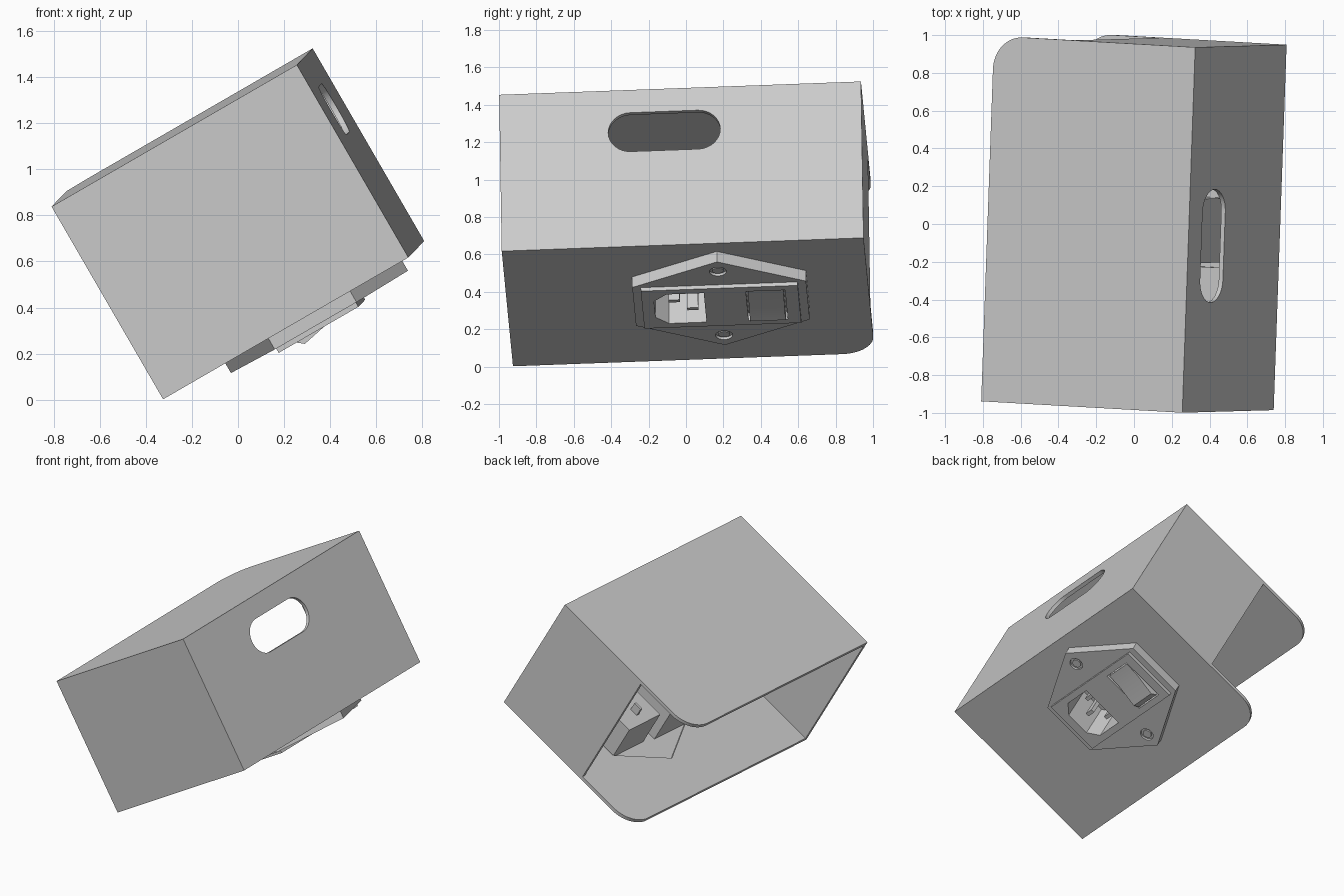
import bpy, bmesh, math
from mathutils import Matrix, Vector

cube = bpy.data.objects.get("Cube")
if cube:
    bpy.data.objects.remove(cube, do_unlink=True)

grey = bpy.data.materials.new("plain grey")
grey.use_nodes = True
COLOUR = (0.6, 0.6, 0.6, 1)
grey.diffuse_color = COLOUR
grey.node_tree.nodes["Principled BSDF"].inputs["Base Color"].default_value = COLOUR

# Tilted frame of the box: u across, d front to back, v up
u_axis = Vector((0.865, -0.049, 0.5)).normalized()
d_axis = Vector((0.034, 0.9987, 0.036))
d_axis = (d_axis - u_axis * d_axis.dot(u_axis)).normalized()
v_axis = u_axis.cross(d_axis)
FRAME = Matrix((u_axis, d_axis, v_axis)).transposed().to_4x4()
FRAME.translation = (-0.325, -0.925, 0.002)

W, D, H, T = 1.231, 1.937, 0.966, 0.025


def prism(name, points, lo, hi, axis="v"):
    """Extrude a 2D outline along one axis of the tilted frame."""
    place = {"v": lambda a, b, c: (a, b, c),
             "u": lambda a, b, c: (c, a, b),
             "d": lambda a, b, c: (a, c, b)}[axis]
    bm = bmesh.new()
    base = bm.faces.new([bm.verts.new(place(a, b, lo)) for a, b in points])
    new = bmesh.ops.extrude_face_region(bm, geom=[base])["geom"]
    shift = Vector(place(0, 0, hi - lo))
    bmesh.ops.translate(bm, vec=shift, verts=[g for g in new if isinstance(g, bmesh.types.BMVert)])
    bmesh.ops.recalc_face_normals(bm, faces=bm.faces)
    mesh = bpy.data.meshes.new(name)
    bm.to_mesh(mesh)
    bm.free()
    mesh.materials.append(grey)
    obj = bpy.data.objects.new(name, mesh)
    bpy.context.collection.objects.link(obj)
    obj.matrix_world = FRAME
    return obj


def rect(a0, a1, b0, b1):
    return [(a0, b0), (a1, b0), (a1, b1), (a0, b1)]


def arc(a, b, r, start, end, n=16):
    steps = [math.radians(start + (end - start) * i / n) for i in range(n + 1)]
    return [(a + r * math.cos(s), b + r * math.sin(s)) for s in steps]


def circle(a, b, r):
    return arc(a, b, r, 0, 345, 23)


def combine(obj, others, operation):
    """Apply booleans and drop the helper solids."""
    bpy.context.view_layer.update()
    for other in others:
        mod = obj.modifiers.new("cut", "BOOLEAN")
        mod.operation, mod.solver, mod.object = operation, "EXACT", other
    graph = bpy.context.evaluated_depsgraph_get()
    mesh = bpy.data.meshes.new_from_object(obj.evaluated_get(graph))
    obj.modifiers.clear()
    obj.data = mesh
    for other in others:
        bpy.data.objects.remove(other, do_unlink=True)


# Socket plate outline, a flattened hexagon
CU, CD = 0.70, 1.147


def hexagon(k):
    half = [(-0.444, 0), (-0.205, 0.465), (0.205, 0.465)]
    return [(CU + s * k * a, CD + s * k * b) for s in (1, -1) for a, b in half]


# Box shell: solid with one round corner, hollowed, open on one side and part of the back
R = 0.175
outline = [(0, 0), (W, 0), (W, D)] + arc(R, D - R, R, 90, 180)
shell = prism("box_shell", outline, 0, H)
SLOT_D, SLOT_V, SLOT_R = 0.88, H - 0.26, 0.12
slot = arc(SLOT_D + 0.18, SLOT_V, SLOT_R, -90, 90) + arc(SLOT_D - 0.18, SLOT_V, SLOT_R, 90, 270)
combine(shell, [
    prism("hollow", rect(-1, W - T, T, D - T), T, H - T),
    prism("back_opening", rect(-1, 0.48, D / 2, D + 1), T, H - T),
    prism("hand_slot", slot, W - 0.1, W + 0.1, "u"),
    prism("socket_hole", hexagon(0.88), -0.1, T + 0.05),
], "DIFFERENCE")

# Power inlet: plate, raised face and the two housings inside the box
inlet = prism("inlet_body", hexagon(1), -0.065, 0)
combine(inlet, [
    prism("raised_face", rect(CU - 0.2, CU + 0.2, CD - 0.42, CD + 0.42), -0.087, -0.03),
    prism("socket_housing", rect(CU - 0.2, CU + 0.2, CD - 0.38, CD - 0.04), -0.04, 0.27),
    prism("switch_housing", rect(CU - 0.18, CU + 0.18, CD + 0.06, CD + 0.4), -0.04, 0.27),
], "UNION")

# Socket cavity with two chamfered corners, switch well and screw recesses
S0, S1, C = CD - 0.355, CD - 0.085, 0.07
cavity = [(CU - 0.155, S1), (CU + 0.155, S1), (CU + 0.155, S0 + C),
          (CU + 0.155 - C, S0), (CU - 0.155 + C, S0), (CU - 0.155, S0 + C)]
SCREWS = (CU - 0.34, CU + 0.34)
combine(inlet, [
    prism("socket_cavity", cavity, -0.2, 0.18),
    prism("switch_well", rect(CU - 0.155, CU + 0.155, CD + 0.14, CD + 0.35), -0.2, -0.04),
] + [prism("screw_recess", circle(u, CD, 0.046), -0.2, -0.05) for u in SCREWS], "DIFFERENCE")

parts = [shell, inlet]
for u in SCREWS:
    parts.append(prism("screw_head", circle(u, CD, 0.03), -0.06, -0.04))

# Rocker switch with one raised end
rocker = [(CU - 0.145, -0.03), (CU - 0.145, -0.09), (CU - 0.11, -0.118),
          (CU + 0.04, -0.087), (CU + 0.145, -0.08), (CU + 0.145, -0.03)]
parts.append(prism("rocker_switch", rocker, CD + 0.15, CD + 0.34, "d"))

# Contact blades in the socket, and the tabs behind the housings
for u, d in ((-0.09, -0.155), (0, -0.25), (0.09, -0.155)):
    blade = rect(CU + u - 0.013, CU + u + 0.013, CD + d - 0.03, CD + d + 0.03)
    parts.append(prism("contact_blade", blade, -0.04, 0.2))
    parts.append(prism("socket_tab", blade, 0.26, 0.33))
for u in (-0.08, 0.08):
    tab = rect(CU + u - 0.03, CU + u + 0.03, CD + 0.22, CD + 0.24)
    parts.append(prism("switch_tab", tab, 0.26, 0.33))

for obj in bpy.context.view_layer.objects:
    obj.select_set(obj in parts)
bpy.context.view_layer.objects.active = shell
bpy.ops.object.shade_smooth_by_angle(angle=math.radians(30))
